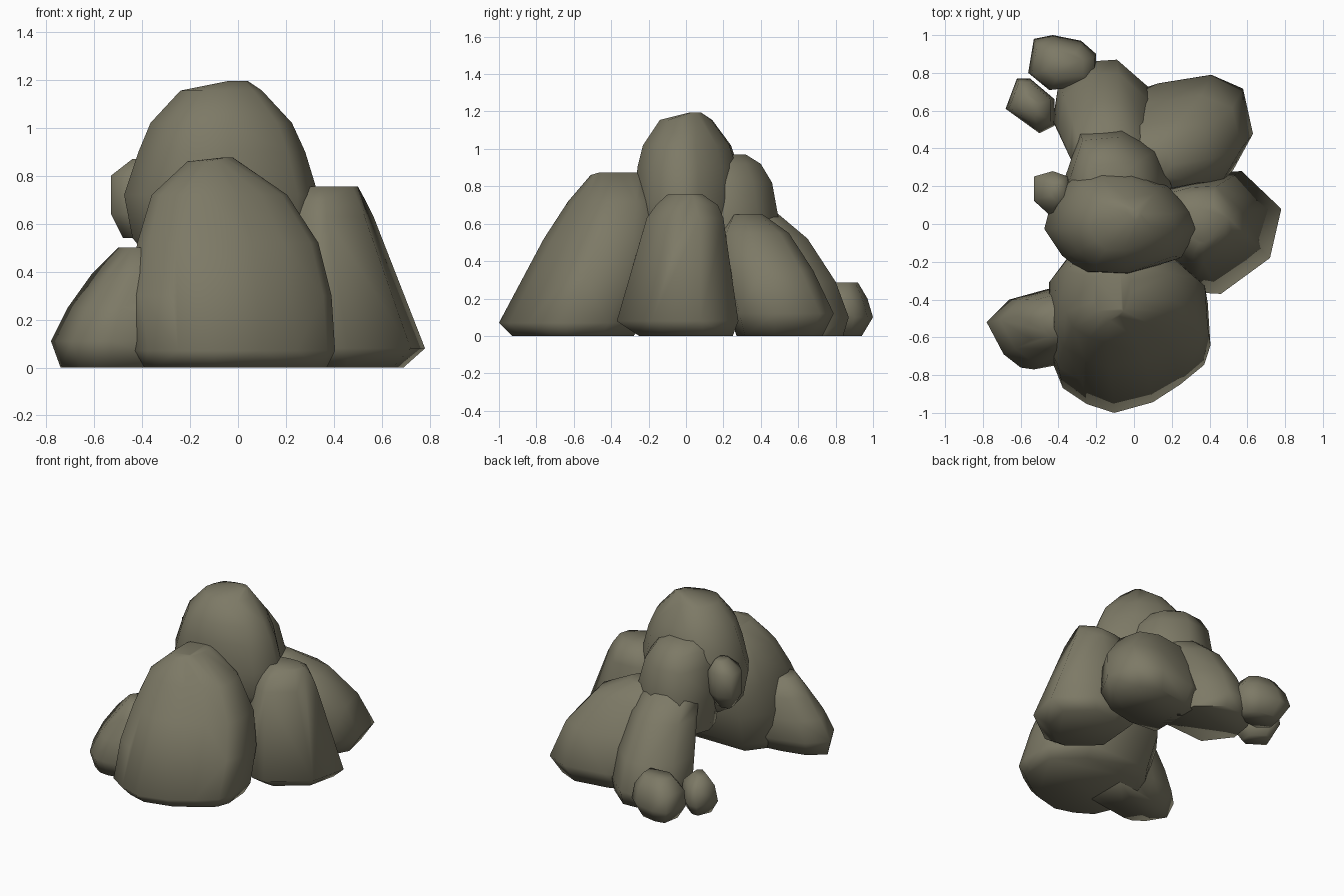
import bpy, bmesh, math

stone = bpy.data.materials.new("grey_brown_stone")
stone.diffuse_color = (0.205, 0.193, 0.133, 1)


def rock(name, plan, rings):
    """Convex boulder: a plan outline fitted to stacked boxes (z, x0, x1, y0, y1)."""
    bm = bmesh.new()
    lx, hx = min(p[0] for p in plan), max(p[0] for p in plan)
    ly, hy = min(p[1] for p in plan), max(p[1] for p in plan)
    for z, x0, x1, y0, y1 in rings:
        for px, py in plan:
            bm.verts.new((x0 + (px - lx) / (hx - lx) * (x1 - x0),
                          y0 + (py - ly) / (hy - ly) * (y1 - y0), z))
    bmesh.ops.convex_hull(bm, input=bm.verts[:])
    loose = [v for v in bm.verts if not v.link_faces]
    bmesh.ops.delete(bm, geom=loose, context='VERTS')
    bmesh.ops.dissolve_limit(bm, angle_limit=math.radians(3),
                             verts=bm.verts[:], edges=bm.edges[:])
    bmesh.ops.recalc_face_normals(bm, faces=bm.faces[:])
    me = bpy.data.meshes.new(name)
    bm.to_mesh(me)
    bm.free()
    me.materials.append(stone)
    ob = bpy.data.objects.new(name, me)
    bpy.context.collection.objects.link(ob)
    bpy.ops.object.select_all(action='DESELECT')
    ob.select_set(True)
    bpy.context.view_layer.objects.active = ob
    bpy.ops.object.shade_smooth_by_angle(angle=math.radians(75))


# large boulder leaning back at the front
rock("front_boulder",
     [(.39, -.38), (.405, -.62), (.37, -.73), (.24, -.84), (.09, -.94), (-.12, -1),
      (-.27, -.95), (-.4, -.86), (-.455, -.72), (-.45, -.36), (-.32, -.17), (.18, -.17)],
     [(0.00, -.39, .37, -.93, -.28),
      (0.07, -.43, .405, -1.0, -.22),
      (0.30, -.455, .39, -.88, -.14),
      (0.52, -.42, .335, -.76, -.12),
      (0.72, -.36, .205, -.63, -.14),
      (0.86, -.21, 0.0, -.51, -.21),
      (0.875, -.08, -.02, -.46, -.25)])

# peak boulder resting on the others
rock("peak_boulder",
     [(-.475, -.03), (-.38, -.17), (-.26, -.26), (-.03, -.27), (.25, -.18), (.335, -.03),
      (.30, .06), (.18, .19), (0, .27), (-.2, .28), (-.36, .23), (-.44, .1)],
     [(0.44, -.36, .28, -.20, .24),
      (0.54, -.44, .32, -.25, .28),
      (0.72, -.475, .335, -.27, .29),
      (0.90, -.415, .28, -.26, .28),
      (1.02, -.365, .225, -.23, .24),
      (1.155, -.24, .10, -.14, .14),
      (1.195, -.04, .04, .02, .08)])

# right side boulder
rock("right_boulder",
     [(.57, .28), (.78, .08), (.72, -.18), (.46, -.37), (.37, -.365), (.12, -.15), (.15, .22), (.35, .27)],
     [(0.00, .20, .69, -.25, .25),
      (0.08, .12, .78, -.37, .28),
      (0.37, .12, .66, -.29, .24),
      (0.63, .16, .565, -.21, .20),
      (0.70, .19, .53, -.16, .17),
      (0.755, .25, .50, -.10, .09)])

# low boulder at the front left, sunk into the front one
rock("left_boulder",
     [(-.78, -.52), (-.66, -.4), (-.46, -.345), (-.15, -.3), (-.15, -.7), (-.46, -.74),
      (-.53, -.77), (-.6, -.76), (-.69, -.69)],
     [(0.00, -.74, -.20, -.73, -.38),
      (0.11, -.78, -.15, -.77, -.30),
      (0.25, -.71, -.15, -.73, -.31),
      (0.39, -.61, -.15, -.67, -.33),
      (0.50, -.50, -.30, -.60, -.42)])

# back right boulder, its top sloping up toward the middle
rock("back_right_boulder",
     [(.05, .70), (.15, .74), (.42, .79), (.58, .71), (.63, .45), (.53, .24), (.3, .18), (.05, .2)],
     [(0.00, .05, .55, .27, .73),
      (0.12, .02, .63, .23, .79),
      (0.35, -.02, .57, .18, .68),
      (0.55, -.05, .41, .18, .55),
      (0.65, -.05, .20, .24, .41)])

# upper back boulder behind the peak
rock("upper_back_boulder",
     [(-.37, .22), (-.28, .48), (-.06, .5), (.12, .39), (.2, .2), (.15, .08), (-.33, .08)],
     [(0.36, -.34, .15, .10, .47),
      (0.60, -.375, .20, .08, .50),
      (0.82, -.35, .14, .08, .46),
      (0.92, -.31, .07, .10, .40),
      (0.97, -.24, -.02, .12, .32)])

# lower back boulder
rock("lower_back_boulder",
     [(-.24, .86), (-.09, .87), (.09, .71), (.12, .36), (-.28, .33), (-.43, .54), (-.40, .74)],
     [(0.00, -.40, .10, .38, .84),
      (0.10, -.43, .12, .34, .87),
      (0.29, -.40, .11, .30, .80),
      (0.52, -.35, .08, .25, .65),
      (0.60, -.33, .05, .22, .51),
      (0.68, -.30, .03, .22, .46)])

# small loose stones
rock("back_stone",
     [(-.56, .8), (-.53, .98), (-.43, 1), (-.28, .97), (-.2, .9), (-.2, .74), (-.45, .71)],
     [(0.00, -.50, -.25, .75, .94),
      (0.10, -.56, -.20, .71, 1.0),
      (0.20, -.54, -.21, .71, .97),
      (0.285, -.47, -.27, .77, .92)])
rock("back_left_stone",
     [(-.68, .61), (-.62, .77), (-.55, .77), (-.42, .66), (-.42, .52), (-.5, .48)],
     [(0.00, -.63, -.46, .54, .71),
      (0.09, -.68, -.42, .48, .77),
      (0.20, -.66, -.44, .51, .75),
      (0.26, -.60, -.50, .57, .68)])
rock("side_stone",
     [(-.53, .25), (-.43, .28), (-.35, .25), (-.34, .1), (-.45, .04), (-.53, .12)],
     [(0.54, -.48, -.38, .11, .21),
      (0.64, -.53, -.34, .05, .27),
      (0.80, -.53, -.34, .05, .28),
      (0.87, -.44, -.37, .12, .22)])
